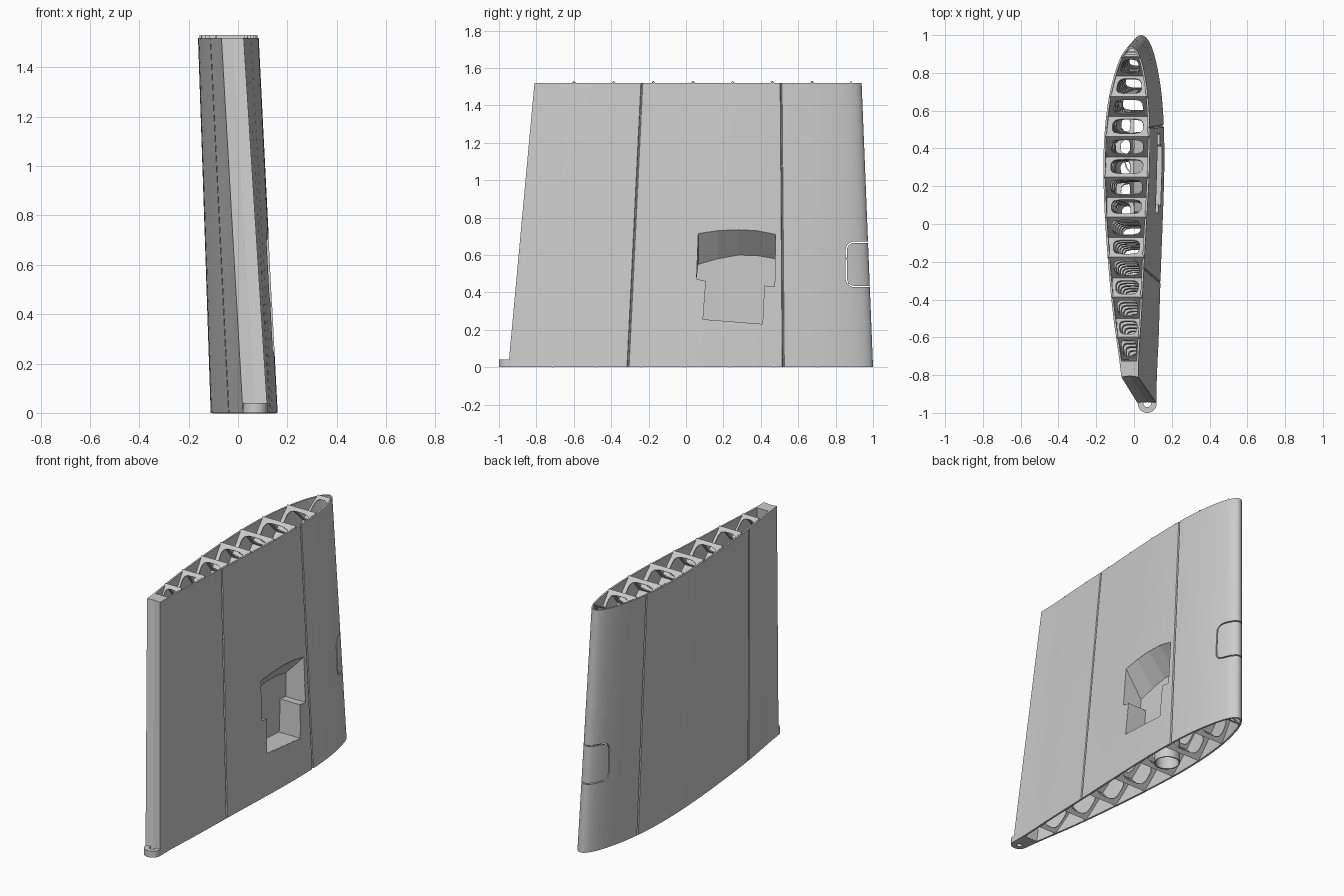
import bpy, bmesh, math
from mathutils import Vector

if "Cube" in bpy.data.objects:
    bpy.data.objects.remove(bpy.data.objects["Cube"])

HEIGHT, CHORD, WALL = 1.52, 1.95, 0.012
HALF = [0, .033, .064, .092, .117, .132, .1355, .126, .108, .084, .05]

grey = bpy.data.materials.new("light_grey_plastic")
grey.use_nodes = True
grey.diffuse_color = (.6, .6, .6, 1)
grey.node_tree.nodes["Principled BSDF"].inputs["Base Color"].default_value = (.6, .6, .6, 1)


# Airfoil: s runs from the leading edge (0) to the trailing edge (1)
def half(s):
    q = min(max(s, 0), 1) ** .5 * 10
    i = min(int(q), 9)
    u = q - i
    a, b, c, d = (HALF[min(max(k, 0), 10)] for k in range(i - 1, i + 3))
    if i == 0:
        a = -HALF[1]
    return b + u / 2 * (c - a + u * (2 * a - 5 * b + 4 * c - d + u * (3 * (b - c) + d - a)))


def camber(s):
    return .025 + .045 * ((s - .35) / .65) ** 2


def place(x, y, z):
    """Taper and sweep a root-section point to height z."""
    f = z / HEIGHT
    return Vector((x + f * (.018 * y - .1 * x - .068), y + f * (.042 - .103 * y), z))


def skin_x(y, z):
    f = z / HEIGHT
    root_y = (y - .042 * f) / (1 - .103 * f)
    s = (1 - root_y) / CHORD
    return place(camber(s) + half(s), root_y, z).x


def make(name, bm, smooth=True):
    bmesh.ops.recalc_face_normals(bm, faces=bm.faces)
    mesh = bpy.data.meshes.new(name)
    bm.to_mesh(mesh)
    bm.free()
    mesh.materials.append(grey)
    ob = bpy.data.objects.new(name, mesh)
    bpy.context.collection.objects.link(ob)
    bpy.ops.object.select_all(action='DESELECT')
    ob.select_set(True)
    bpy.context.view_layer.objects.active = ob
    if smooth:
        bpy.ops.object.shade_smooth_by_angle(angle=math.radians(28))
    return ob


def bridge(bm, a, b, closed=True):
    n = len(a)
    for i in range(n if closed else n - 1):
        j = (i + 1) % n
        bm.faces.new((a[i], a[j], b[j], b[i]))


def ring(bm, points):
    return [bm.verts.new(p) for p in points]


def solidify(ob, thickness):
    mod = ob.modifiers.new("thickness", 'SOLIDIFY')
    mod.thickness = thickness
    mod.offset = 0


# Section outlines: outer with hinge grooves, inner as the hollow
def side_samples(grooves):
    samples = [((i / 36) ** 2, 0) for i in range(1, 37)]
    for y in grooves:
        g = (1 - y) / CHORD
        samples = [p for p in samples if abs(p[0] - g) > .006]
        samples += [(g - .003, 0), (g - .001, .009), (g + .001, .009), (g + .003, 0)]
    return sorted(samples)


def outline(inner):
    def point(s, side, depth):
        if inner:
            s, depth = .007 + .945 * s, WALL
        return camber(s) + side * (half(s) - depth), 1 - CHORD * s

    right = [point(s, 1, d) for s, d in side_samples((.52, -.31))]
    left = [point(s, -1, d) for s, d in side_samples((.62, -.57))]
    nose = point(0, 0, 0)
    end_r, end_l = right[-1], left[-1]
    trail = []
    for i in range(1, 12):
        a = math.pi * i / 12
        x = (end_r[0] + end_l[0]) / 2 + math.cos(a) * (end_r[0] - end_l[0]) / 2
        trail.append((x, end_r[1] + (0 if inner else .05 * math.sin(a))))
    return right[::-1] + [nose] + left + trail


bm = bmesh.new()
levels = [HEIGHT * i / 8 for i in range(9)]
walls = [[ring(bm, [place(x, y, z) for x, y in outline(inner)]) for z in levels]
         for inner in (False, True)]
for wall in walls:
    for a, b in zip(wall, wall[1:]):
        bridge(bm, a, b)
for end in (0, -1):
    bridge(bm, walls[0][end], walls[1][end])
skin = make("wing_skin", bm, smooth=False)

# Servo pocket cutter
mouth = [(.055, .47), (.065, .715), (.17, .73), (.28, .735), (.38, .73), (.48, .71),
         (.475, .43), (.42, .435), (.41, .23), (.09, .255), (.105, .46)]
floor_top = {1: .55, 2: .58, 3: .6, 4: .597, 5: .58}
FLOOR = .0
bm = bmesh.new()
near = ring(bm, [(-.02, y, z) for y, z in mouth])
far = ring(bm, [(.3, y, z) for y, z in mouth])
bridge(bm, near, far)
bm.faces.new(near)
bm.faces.new(far)
pocket_cutter = make("pocket_cutter", bm, False)


# Nose hatch cutter: a narrow rounded frame
def rounded(y0, y1, z0, z1, r):
    pts = []
    for k, (cy, cz) in enumerate(((y1 - r, z1 - r), (y0 + r, z1 - r), (y0 + r, z0 + r), (y1 - r, z0 + r))):
        for i in range(6):
            a = math.pi / 2 * (k + i / 5)
            pts.append((cy + r * math.cos(a), cz + r * math.sin(a)))
    return pts


bm = bmesh.new()
loops = []
for grow in (0, .007):
    shape = rounded(.86 - grow, 1.2 + grow, .435 - grow, .665 + grow, .04 + grow)
    loops.append([ring(bm, [(x, y, z) for y, z in shape]) for x in (-.3, .3)])
for a, b in loops:
    bridge(bm, a, b)
for k in (0, 1):
    bridge(bm, loops[0][k], loops[1][k])
hatch_cutter = make("hatch_cutter", bm, False)

# Cut the skin
bpy.ops.object.select_all(action='DESELECT')
skin.select_set(True)
bpy.context.view_layer.objects.active = skin
for cutter in (pocket_cutter, hatch_cutter):
    cutter.hide_render = True
    mod = skin.modifiers.new("cut", 'BOOLEAN')
    mod.operation, mod.solver, mod.object = 'DIFFERENCE', 'EXACT', cutter
    bpy.ops.object.modifier_apply(modifier=mod.name)
    bpy.data.objects.remove(cutter)
bpy.ops.object.shade_smooth_by_angle(angle=math.radians(28))

# Pocket liner with a sloping roof
bm = bmesh.new()
rim = ring(bm, [(skin_x(y, z) - .001, y, z) for y, z in mouth])
base = ring(bm, [(FLOOR, y, floor_top.get(i, z)) for i, (y, z) in enumerate(mouth)])
bridge(bm, rim, base)
bm.faces.new(base)
solidify(make("servo_pocket", bm, False), .003)

# Diamond lattice of slanted ribs with rounded openings
COLS, ROWS, N = 15, 12, 20
TOP = 1.528
bm = bmesh.new()
for col in range(COLS):
    for row in range(ROWS):
        s0, s1 = (.03 + .91 * (col + k) / COLS for k in (0, 1))
        z0, z1 = (TOP * (row + k) / ROWS for k in (0, 1))
        if (col + row) % 2:
            z0, z1 = z1, z0
        ya, yb = (place(0, 1 - CHORD * s, (z0 + z1) / 2).y for s in (s0, s1))
        blocked = yb < .49 and ya > .05 and max(z0, z1) > .23 and min(z0, z1) < .74

        def on_rib(u, v):
            s, z = s0 + (s1 - s0) * v, z0 + (z1 - z0) * v
            y, h = 1 - CHORD * s, half(s) - .006
            lo, hi = place(camber(s) - h, y, z), place(camber(s) + h, y, z)
            if blocked:
                hi.x = FLOOR - .003
            return lo.lerp(hi, u)

        outer, hole = [], []
        for i in range(N):
            a = 2 * math.pi * (i + .5) / N + math.pi / 4 - math.pi / N
            c, d = math.cos(a), math.sin(a)
            m = max(abs(c), abs(d))
            p = (c ** 4 + d ** 4) ** -.25
            outer.append(on_rib(.5 + .5 * c / m, .5 + .5 * d / m))
            hole.append(on_rib(.5 + .36 * c * p, .5 + .36 * d * p))
        bridge(bm, ring(bm, outer), ring(bm, hole))
bmesh.ops.remove_doubles(bm, verts=bm.verts, dist=.0005)
solidify(make("lattice_ribs", bm, False), .006)


# Round tubes: hinge collar and spar socket
def tube(name, x, y, outer, inner, height):
    bm = bmesh.new()
    rings = []
    for r, z in ((outer, 0), (outer, height), (inner, height), (inner, 0)):
        angles = [2 * math.pi * i / 32 for i in range(32)]
        rings.append(ring(bm, [(x + r * math.cos(a), y + r * math.sin(a), z) for a in angles]))
    for k in range(4):
        bridge(bm, rings[k], rings[(k + 1) % 4])
    make(name, bm)


tube("hinge_collar", .07, -.95, .05, .02, .04)
tube("spar_socket", .025, .33, .075, .068, .16)
